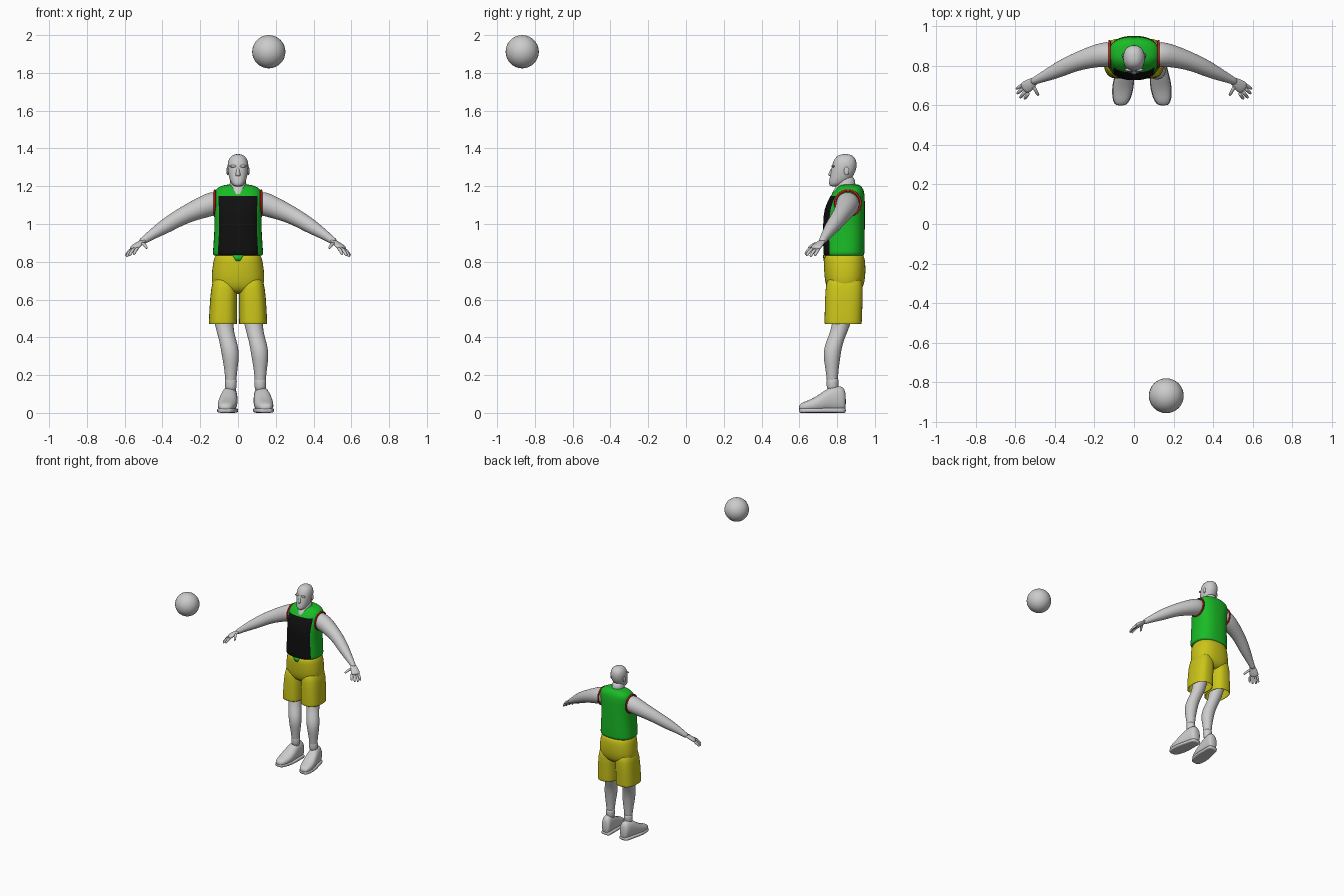
import bpy
import bmesh
import math
from mathutils import Vector

default_cube = bpy.data.objects.get("Cube")
if default_cube:
    bpy.data.objects.remove(default_cube, do_unlink=True)


def make_material(name, red, green, blue):
    material = bpy.data.materials.new(name)
    material.use_nodes = True
    colour = (red, green, blue, 1)
    material.diffuse_color = colour
    material.node_tree.nodes["Principled BSDF"].inputs["Base Color"].default_value = colour
    return material


GREY = make_material("plain grey", .6, .6, .6)
GREEN = make_material("shirt green", .01, .5, .02)
BLACK = make_material("shirt black", .005, .005, .005)
YELLOW = make_material("shorts yellow", .6, .56, .01)
RED = make_material("trim red", .6, .01, .01)


def smooth(obj):
    for polygon in obj.data.polygons:
        polygon.use_smooth = True


def loft(name, rings, materials, power=2, sides=20, rule=None, levels=1):
    """Skin rings of (centre, half axis u, half axis v) with rounded-box sections."""
    bm = bmesh.new()
    rows = []
    for centre, u, v in rings:
        row = []
        for i in range(sides):
            angle = math.tau * (i + .5) / sides
            c, s = math.cos(angle), math.sin(angle)
            a = math.copysign(abs(c) ** (2 / power), c)
            b = math.copysign(abs(s) ** (2 / power), s)
            row.append(bm.verts.new(Vector(centre) + u * a + v * b))
        rows.append(row)
    for r, (low, high) in enumerate(zip(rows, rows[1:])):
        for i in range(sides):
            j = (i + 1) % sides
            face = bm.faces.new((low[i], low[j], high[j], high[i]))
            if rule:
                face.material_index = rule(r, math.tau * (i + 1) / sides)
    bm.faces.new(rows[0][::-1])
    bm.faces.new(rows[-1])
    bmesh.ops.recalc_face_normals(bm, faces=bm.faces)
    mesh = bpy.data.meshes.new(name)
    bm.to_mesh(mesh)
    bm.free()
    obj = bpy.data.objects.new(name, mesh)
    bpy.context.collection.objects.link(obj)
    for material in materials:
        mesh.materials.append(material)
    smooth(obj)
    if levels:
        modifier = obj.modifiers.new("rounding", "SUBSURF")
        modifier.levels = modifier.render_levels = levels
    return obj


def stack(name, rows, materials, **options):
    """Loft level rings given as (z, x, y, half width, half depth)."""
    rings = [((x, y, z), Vector((w, 0, 0)), Vector((0, d, 0))) for z, x, y, w, d in rows]
    return loft(name, rings, materials, **options)


def tube(name, points, side=1, flat=1, **options):
    """Loft a limb along points (x, y, z, radius), mirrored by side."""
    path = [Vector((p[0] * side, p[1], p[2])) for p in points]
    rings = []
    for i, point in enumerate(path):
        along = (path[min(i + 1, len(path) - 1)] - path[max(i - 1, 0)]).normalized()
        u = along.cross(Vector((0, 0, 1))).normalized()
        radius = points[i][3]
        rings.append((point, u * radius, along.cross(u) * radius * flat))
    return loft(name, rings, [GREY], **options)


def ball(name, radius, location, scale=(1, 1, 1)):
    bpy.ops.mesh.primitive_uv_sphere_add(segments=32, ring_count=16, radius=radius, location=location)
    obj = bpy.context.object
    obj.name = name
    obj.scale = scale
    obj.data.materials.append(GREY)
    smooth(obj)
    return obj


# Ball in the air
ball("ball", .088, (.163, -.867, 1.912))

# Head and neck
stack("neck", [(1.13, 0, .83, .04, .06), (1.16, 0, .827, .045, .063),
               (1.2, 0, .85, .046, .05), (1.26, 0, .85, .043, .045)], [GREY])
stack("head", [(1.198, 0, .785, .018, .02), (1.21, 0, .797, .033, .042),
               (1.235, 0, .817, .046, .059), (1.28, 0, .834, .055, .067),
               (1.32, 0, .84, .057, .066), (1.35, 0, .843, .047, .055),
               (1.366, 0, .843, .028, .034), (1.37, 0, .843, .01, .012)], [GREY], power=2.2)
stack("nose", [(1.252, 0, .77, .014, .012), (1.262, 0, .767, .015, .018),
               (1.285, 0, .773, .008, .01), (1.308, 0, .782, .006, .006)], [GREY], sides=10)
ball("lips", .018, (0, .768, 1.235), (1, .5, .4))
for side, label in ((1, "left"), (-1, "right")):
    ball(label + "_ear", .02, (side * .055, .85, 1.28), (.35, .7, 1.1))
    ball(label + "_brow", .022, (side * .024, .779, 1.306), (1, .4, .3))


# Sleeveless shirt: black front panel, green back, sides and yoke
def shirt_rule(row, angle):
    return 1 if row < 5 and math.sin(angle) < 0 and abs(math.cos(angle)) < .8 else 0


stack("shirt", [(.832, 0, .836, .128, .105), (.835, 0, .836, .134, .108), (.87, 0, .836, .132, .11),
                (1, 0, .836, .122, .111), (1.08, 0, .838, .127, .109), (1.155, 0, .857, .13, .09),
                (1.182, 0, .865, .122, .075), (1.2, 0, .868, .095, .06),
                (1.212, 0, .868, .05, .045)],
      [GREEN, BLACK], power=2.5, sides=40, rule=shirt_rule)
stack("shirt_tail", [(.805, 0, .731, .012, .004), (.835, 0, .73, .03, .004)], [GREEN], sides=12, levels=0)

# Shorts: seat and two open legs
stack("shorts_seat", [(.63, 0, .84, .07, .06), (.65, 0, .84, .125, .09), (.69, 0, .841, .142, .106),
                      (.76, 0, .841, .138, .111), (.82, 0, .838, .127, .109),
                      (.85, 0, .838, .118, .1)], [YELLOW], power=2.4, sides=32)
for side, label in ((1, "left"), (-1, "right")):
    stack(label + "_shorts_leg",
          [(.74, side * .066, .84, .06, .09), (.66, side * .074, .838, .07, .1),
           (.56, side * .078, .834, .073, .1), (.475, side * .08, .832, .075, .099),
           (.468, side * .08, .832, .074, .098), (.47, side * .08, .832, .069, .092),
           (.58, side * .078, .838, .062, .085)], [YELLOW], power=2.6, sides=28)

# Limbs on both sides
for side, label in ((1, "left"), (-1, "right")):
    # Leg leaning toward its foot
    leg = [(.62, 0, .845, .06), (.5, 0, .83, .052), (.43, .25, .81, .046),
           (.385, .6, .79, .046), (.33, .9, .774, .048), (.27, 1, .772, .042),
           (.21, 1, .774, .031), (.1, 1, .776, .027)]
    stack(label + "_leg", [(z, side * .078 + .04 * lean, y, r, r) for z, lean, y, r in leg], [GREY])
    ankle = side * .078 + .04
    stack(label + "_sock", [(z, ankle, .776, r, r) for z, r in ((.1, .032), (.18, .033), (.186, .028))],
          [GREY])

    # Shoe with toes turned out: (y, half width, bottom, top)
    shoe, sole = [], []
    for y, w, low, top in ((.597, .02, .015, .04), (.615, .038, .008, .056), (.66, .05, .005, .07),
                           (.71, .052, .005, .1), (.755, .046, .005, .135), (.8, .04, .005, .145),
                           (.832, .037, .005, .14), (.847, .026, .01, .11)):
        x = ankle + side * .024 * (.84 - y) / .2
        shoe.append(((x, y, (low + top) / 2), Vector((w, 0, 0)), Vector((0, 0, (top - low) / 2))))
        sole.append(((x, y, .013), Vector((w + .003, 0, 0)), Vector((0, 0, .013))))
    loft(label + "_shoe", shoe, [GREY], power=2.3)
    loft(label + "_sole", sole, [GREY], power=4)

    # Arm and hand
    tube(label + "_arm", [(.085, .86, 1.115, .055), (.13, .857, 1.11, .066), (.19, .85, 1.088, .058),
                          (.28, .823, 1.05, .047), (.34, .798, 1.016, .043), (.39, .774, .985, .039),
                          (.45, .746, .948, .028), (.5, .724, .913, .019), (.515, .716, .902, .018)], side)
    tube(label + "_palm", [(.49, .73, .92, .016), (.515, .713, .902, .026),
                           (.545, .69, .878, .034), (.558, .68, .866, .03)], side, flat=.45)
    fingers = {"index": (.53, .662, .875, .553, .632, .838),
               "middle": (.545, .672, .873, .576, .637, .832),
               "ring": (.556, .688, .868, .59, .658, .828),
               "little": (.56, .704, .868, .594, .682, .832),
               "thumb": (.51, .7, .9, .482, .648, .872)}
    for finger, (x, y, z, tip_x, tip_y, tip_z) in fingers.items():
        base, tip = Vector((x, y, z)), Vector((tip_x, tip_y, tip_z))
        knuckle = base.lerp(tip, .55) + Vector((0, 0, .006))
        tube(label + "_" + finger + "_finger",
             [(*base, .01), (*knuckle, .009), (*base.lerp(tip, .93), .008), (*tip, .004)], side, sides=10)

    # Red armhole trim
    bpy.ops.mesh.primitive_torus_add(major_segments=40, minor_segments=8, major_radius=.067,
                                     minor_radius=.006, location=(side * .123, .857, 1.11),
                                     rotation=(0, math.pi / 2, 0))
    trim = bpy.context.object
    trim.name = label + "_armhole_trim"
    trim.data.materials.append(RED)
    smooth(trim)
